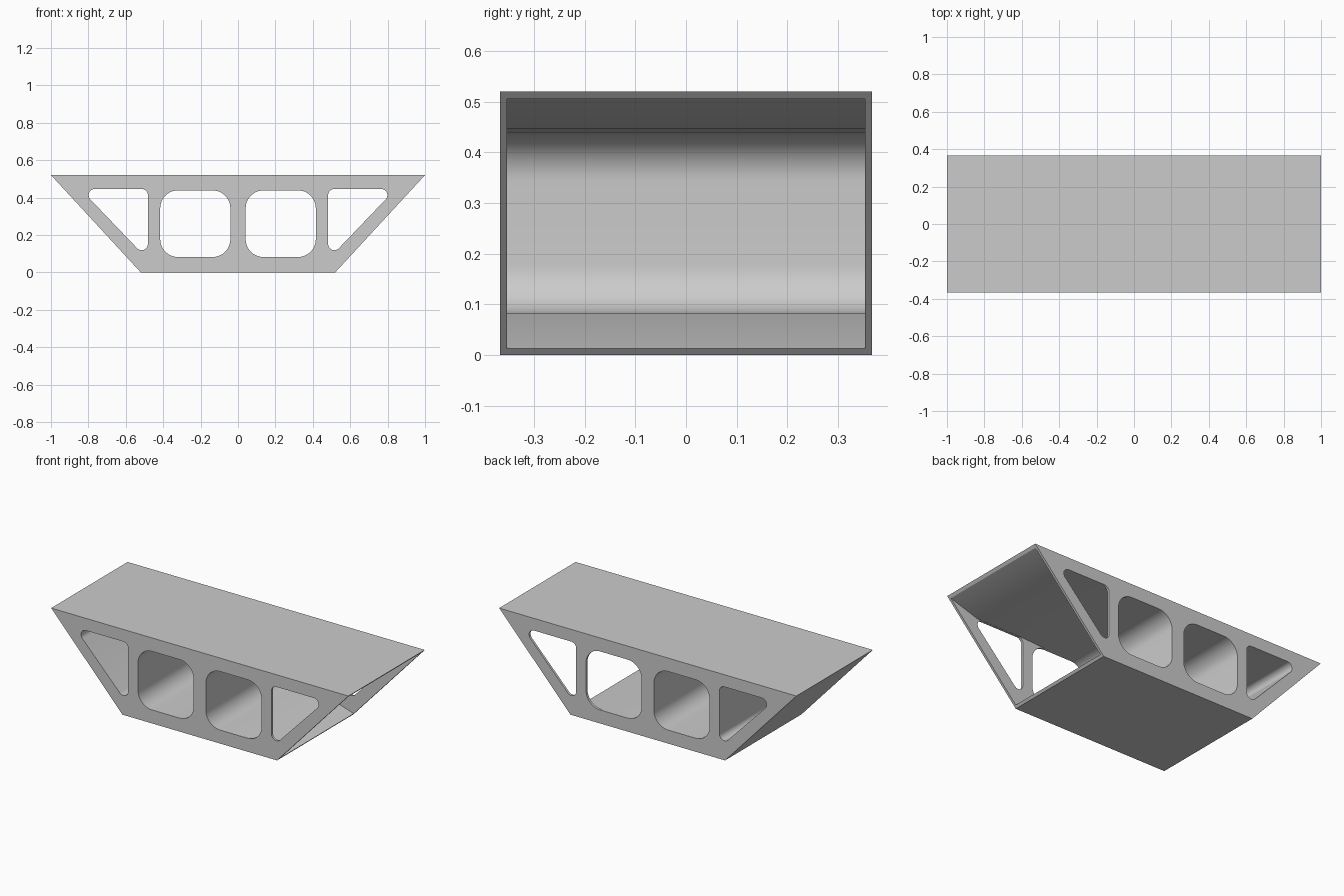
import bpy, bmesh, math
from mathutils import Vector

if "Cube" in bpy.data.objects:
    bpy.data.objects.remove(bpy.data.objects["Cube"])


def rounded(points, radius, steps=12):
    """Round every corner of a convex (x, z) outline."""
    out, n = [], len(points)
    for i in range(n):
        p = Vector(points[i])
        a = (Vector(points[i - 1]) - p).normalized()
        b = (Vector(points[(i + 1) % n]) - p).normalized()
        half = a.angle(b) / 2
        centre = p + (a + b).normalized() * radius / math.sin(half)
        start = p + a * radius / math.tan(half) - centre
        end = p + b * radius / math.tan(half) - centre
        for k in range(steps + 1):
            d = start.lerp(end, 0.5).normalized()
            sweep = math.pi / 2 - half
            side = Vector((-d.y, d.x))
            if side.dot(end) < 0:
                side = -side
            t = -sweep + 2 * sweep * k / steps
            out.append(centre + radius * (d * math.cos(t) + side * math.sin(t)))
    return out


def prism(name, outline, depth):
    """Extrude an (x, z) outline between y = -depth and y = depth."""
    bm = bmesh.new()
    face = bm.faces.new([bm.verts.new((x, -depth, z)) for x, z in outline])
    ext = bmesh.ops.extrude_face_region(bm, geom=[face])
    verts = [v for v in ext["geom"] if isinstance(v, bmesh.types.BMVert)]
    bmesh.ops.translate(bm, verts=verts, vec=(0, 2 * depth, 0))
    bmesh.ops.recalc_face_normals(bm, faces=bm.faces)
    mesh = bpy.data.meshes.new(name)
    bm.to_mesh(mesh)
    bm.free()
    obj = bpy.data.objects.new(name, mesh)
    bpy.context.collection.objects.link(obj)
    return obj


# Trapezoid body
body = prism("truss_body", [(-0.52, 0), (0.52, 0), (1, 0.52), (-1, 0.52)], 0.367)

# Mirrored square and triangular tunnels, running front to back
square = [(0.041, 0.082), (0.416, 0.082), (0.416, 0.438), (0.041, 0.438)]
triangle = [(0.482, 0.069), (0.843, 0.446), (0.482, 0.446)]
cutters = []
for s in (1, -1):
    for name, pts, r in (("square_tunnel", square, 0.095), ("triangle_tunnel", triangle, 0.033)):
        cutters.append(prism(name, [(s * x, z) for x, z in rounded(pts, r)], 0.5))

# Flared opening through the right end, between the thin side plates
cavity = [(0.986, 0.506), (1.06, 0.44), (0.61, -0.06), (0.532, 0.013),
          (0.31, 0.083), (0.2, 0.09), (0.2, 0.43), (0.31, 0.437),
          (0.482, 0.447), (0.80, 0.447)]
cutters.append(prism("end_opening", cavity, 0.353))

# Cut everything and drop the helpers
bpy.context.view_layer.objects.active = body
body.select_set(True)
for c in cutters:
    c.hide_render = True
    mod = body.modifiers.new("cut", "BOOLEAN")
    mod.operation = "DIFFERENCE"
    mod.solver = "EXACT"
    mod.object = c
    bpy.ops.object.modifier_apply(modifier=mod.name)
for c in cutters:
    bpy.data.objects.remove(c)

bpy.ops.object.shade_smooth_by_angle(angle=math.radians(20))
